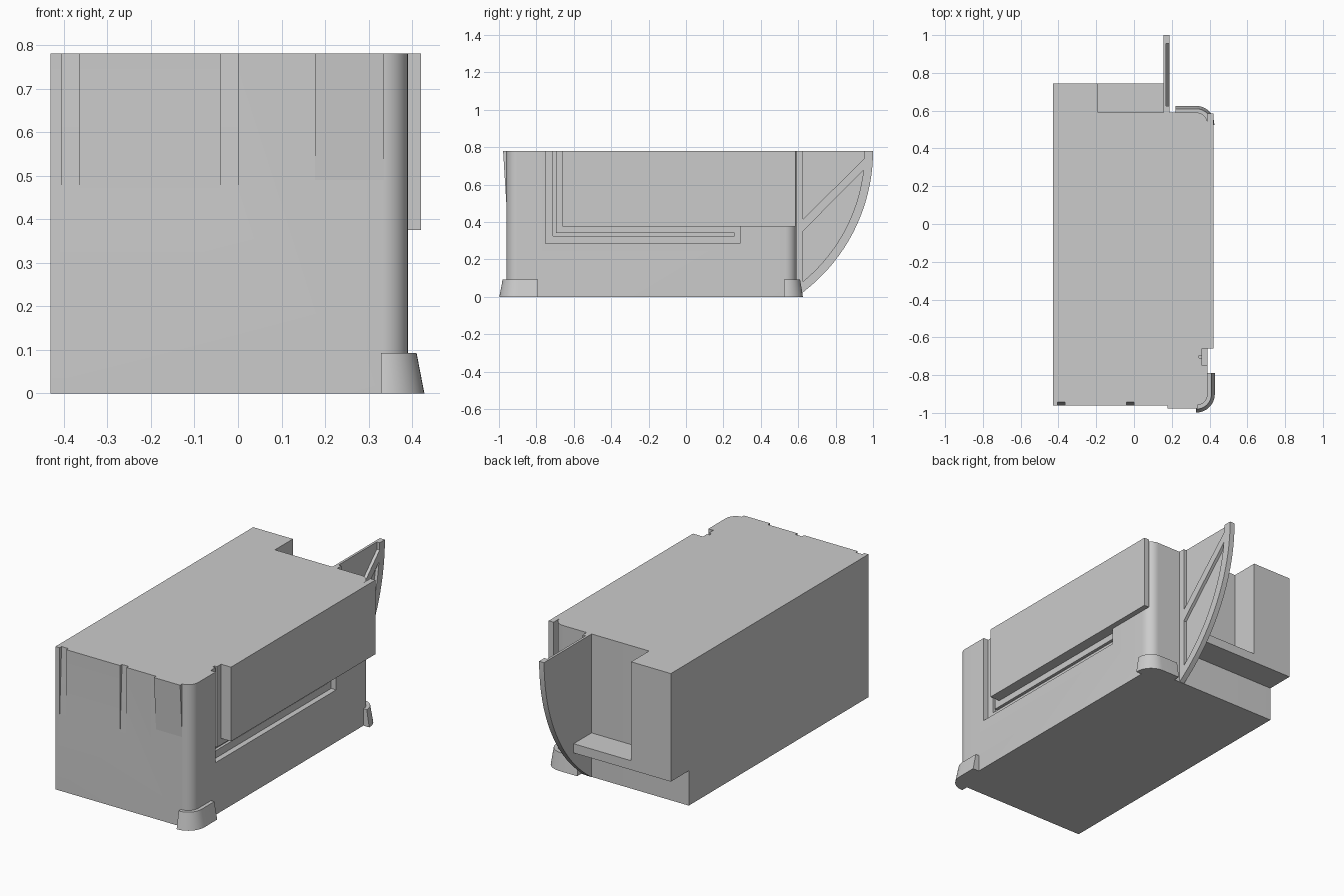
import bpy, bmesh, math

cube = bpy.data.objects.get("Cube")
if cube:
    bpy.data.objects.remove(cube, do_unlink=True)

grey = bpy.data.materials.new("plain_grey")
grey.use_nodes = True
colour = (0.6, 0.6, 0.6, 1)
grey.diffuse_color = colour
for node in grey.node_tree.nodes:
    if node.type == 'BSDF_PRINCIPLED':
        node.inputs["Base Color"].default_value = colour

HEIGHT = 0.78
LEFT, RIGHT, FRONT, BACK = -0.43, 0.39, -0.96, 0.59
RADIUS = 0.06


def loft(name, lower, upper):
    """Solid between two matching loops of 3D points."""
    bm = bmesh.new()
    a = [bm.verts.new(p) for p in lower]
    b = [bm.verts.new(p) for p in upper]
    bm.faces.new(a)
    bm.faces.new(b)
    for i in range(len(a)):
        j = (i + 1) % len(a)
        bm.faces.new((a[i], a[j], b[j], b[i]))
    bmesh.ops.recalc_face_normals(bm, faces=bm.faces)
    mesh = bpy.data.meshes.new(name)
    bm.to_mesh(mesh)
    bm.free()
    mesh.materials.append(grey)
    obj = bpy.data.objects.new(name, mesh)
    bpy.context.collection.objects.link(obj)
    return obj


def prism(name, profile, axis, lo, hi):
    """Extrude a 2D profile along the x, y or z axis."""
    place = {'x': lambda p, t: (t, p[0], p[1]),
             'y': lambda p, t: (p[0], t, p[1]),
             'z': lambda p, t: (p[0], p[1], t)}[axis]
    return loft(name, [place(p, lo) for p in profile], [place(p, hi) for p in profile])


def activate(obj):
    bpy.ops.object.select_all(action='DESELECT')
    obj.select_set(True)
    bpy.context.view_layer.objects.active = obj


def carve(obj, cutter):
    mod = obj.modifiers.new("carve", 'BOOLEAN')
    mod.operation = 'DIFFERENCE'
    mod.solver = 'EXACT'
    mod.object = cutter
    activate(obj)
    bpy.ops.object.modifier_apply(modifier=mod.name)
    bpy.data.objects.remove(cutter, do_unlink=True)


def smooth(obj):
    activate(obj)
    bpy.ops.object.shade_smooth_by_angle(angle=math.radians(30))


def arc(cx, cy, r, start, end, steps=10):
    angles = [math.radians(start + (end - start) * i / steps) for i in range(steps + 1)]
    return [(cx + r * math.cos(t), cy + r * math.sin(t)) for t in angles]


# Main body with two rounded corners on the right
corner_x = RIGHT - RADIUS
outline = [(LEFT, BACK), (LEFT, FRONT)]
outline += arc(corner_x, FRONT + RADIUS, RADIUS, -90, 0)
outline += arc(corner_x, BACK - RADIUS, RADIUS, 0, 90)
body = prism("body", outline, 'z', 0, HEIGHT)

# Tapered grooves in the front
for x in (-0.405, -0.04):
    carve(body, prism("groove_cutter", [(-0.98, 0.39), (FRONT, 0.4), (-0.943, 0.79), (-0.98, 0.79)],
                      'x', x, x + 0.04))

# L-shaped recess and its thin inner channel
def l_shape(y0, y1, y2, z0, z1):
    return [(y0, 0.8), (y0, z0), (y2, z0), (y2, z1), (y1, z1), (y1, 0.8)]


carve(body, prism("recess_cutter", l_shape(-0.75, -0.66, 0.29, 0.285, 0.375), 'x', 0.36, 0.5))
carve(body, prism("channel_cutter", l_shape(-0.71, -0.695, 0.26, 0.325, 0.34), 'x', 0.345, 0.5))
smooth(body)

# Raised side panel
prism("side_panel", [(-0.66, 0.375), (0.585, 0.375), (0.585, HEIGHT), (-0.66, HEIGHT)],
      'x', RIGHT, 0.42)

# Sloping pad on the front
prism("front_pad", [(FRONT, 0.49), (-0.978, HEIGHT), (FRONT, HEIGHT)], 'x', 0.177, 0.335)

# Rear block with a ledge
prism("rear_block", [(LEFT, 0.19), (0.16, 0.19), (0.16, 0.24), (-0.19, 0.24),
                     (-0.19, HEIGHT), (LEFT, HEIGHT)], 'y', BACK, 0.745)

# Rear fin with two pockets on its right face
fin_y = 0.05
fin_r = 0.95
curve = [p for p in arc(fin_y, HEIGHT, fin_r, 0, -55.2, 20)]
fin = prism("rear_fin", [(BACK, HEIGHT)] + curve, 'x', 0.157, 0.187)
carve(fin, prism("upper_pocket_cutter", [(0.625, 0.8), (0.625, 0.415), (0.955, 0.74), (0.955, 0.8)],
                 'x', 0.17, 0.3))
pocket = [(0.625, 0.35)] + arc(fin_y, HEIGHT, fin_r - 0.045, -6.5, -50.5, 18)
carve(fin, prism("lower_pocket_cutter", pocket, 'x', 0.17, 0.3))
smooth(fin)


# Flared feet wrapping the rounded corners
def foot(name, side, edge_y, start_x, end_y, flare, top_flare):
    centre_y = edge_y - side * RADIUS

    def path(offset):
        bend = arc(corner_x, centre_y, RADIUS + offset, side * 90, 0)
        return [(start_x, edge_y + side * offset)] + bend + [(RIGHT + offset, end_y)]

    def ring(offset, z):
        return [(x, y, z) for x, y in path(-0.01) + path(offset)[::-1]]

    smooth(loft(name, ring(flare, 0), ring(top_flare, 0.093)))


foot("front_foot", -1, FRONT, 0.328, -0.79, 0.038, 0.02)
foot("rear_foot", 1, BACK, 0.22, 0.525, 0.035, 0.02)
